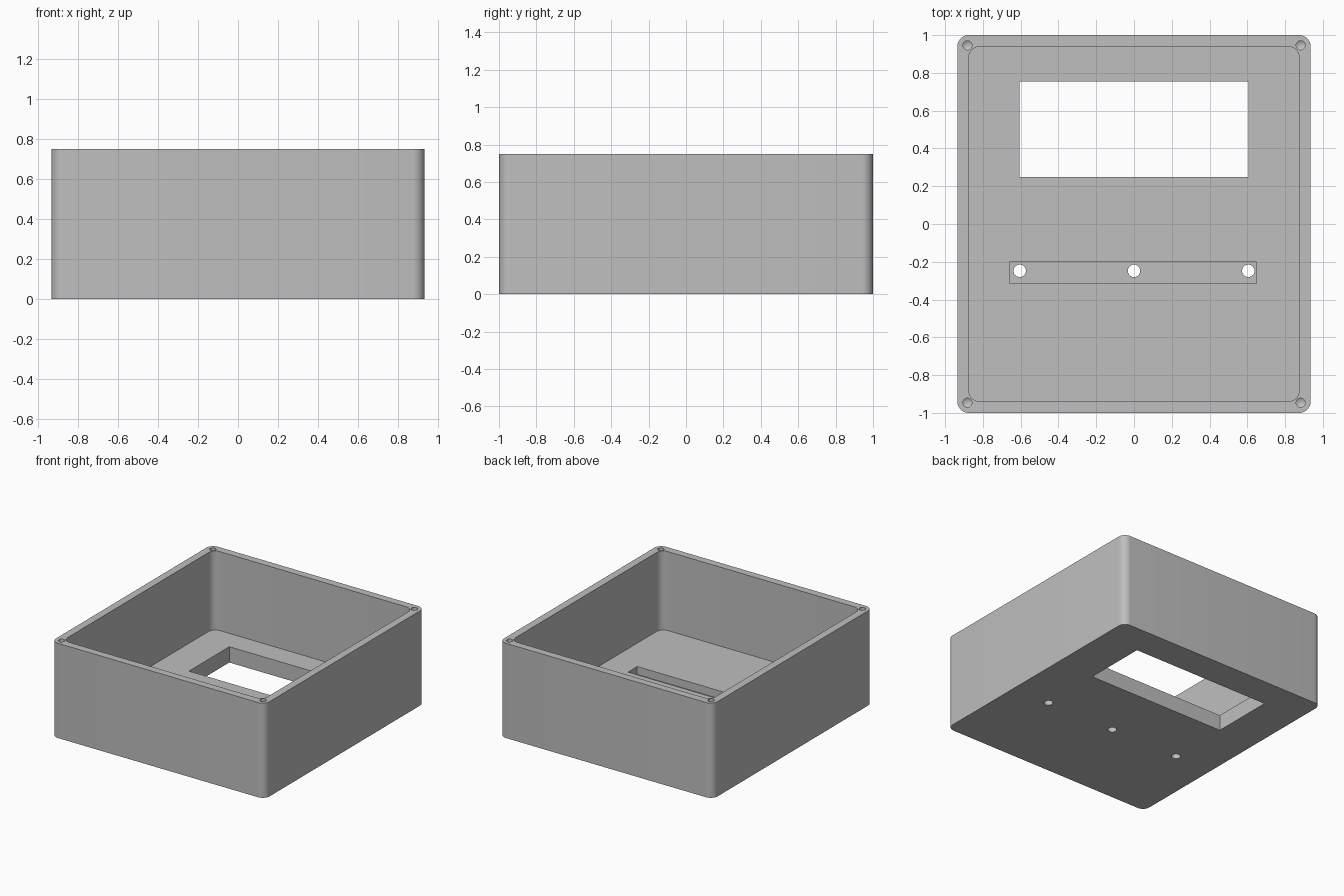
import bpy, bmesh, math

cube = bpy.data.objects.get("Cube")
if cube:
    bpy.data.objects.remove(cube, do_unlink=True)

# Single plain grey plastic
grey = bpy.data.materials.new("grey_plastic")
grey.use_nodes = True
colour = (0.52, 0.52, 0.52, 1)
grey.diffuse_color = colour
grey.node_tree.nodes["Principled BSDF"].inputs["Base Color"].default_value = colour

HX, HY, HEIGHT = 0.935, 1.0, 0.75
WALL, FLOOR, RADIUS = 0.06, 0.125, 0.06


def prism(name, outline, z0, z1, tip=None):
    """Extrude an outline from z0 to z1, optionally closing the bottom in a point."""
    bm = bmesh.new()
    low = [bm.verts.new((x, y, z0)) for x, y in outline]
    high = [bm.verts.new((x, y, z1)) for x, y in outline]
    bm.faces.new(high)
    n = len(outline)
    for i in range(n):
        j = (i + 1) % n
        bm.faces.new((low[i], low[j], high[j], high[i]))
    if tip is None:
        bm.faces.new(low[::-1])
    else:
        point = bm.verts.new(tip)
        for i in range(n):
            bm.faces.new((low[(i + 1) % n], low[i], point))
    bmesh.ops.recalc_face_normals(bm, faces=bm.faces)
    mesh = bpy.data.meshes.new(name)
    bm.to_mesh(mesh)
    bm.free()
    mesh.materials.append(grey)
    obj = bpy.data.objects.new(name, mesh)
    bpy.context.collection.objects.link(obj)
    return obj


def rounded(hx, hy, r, steps=10):
    pts = []
    for k, (sx, sy) in enumerate([(1, 1), (-1, 1), (-1, -1), (1, -1)]):
        for i in range(steps + 1):
            a = (k + i / steps) * math.pi / 2
            pts.append((sx * (hx - r) + r * math.cos(a), sy * (hy - r) + r * math.sin(a)))
    return pts


def rectangle(x0, x1, y0, y1):
    return [(x0, y0), (x1, y0), (x1, y1), (x0, y1)]


def circle(cx, cy, r, n=32):
    return [(cx + r * math.cos(math.tau * i / n), cy + r * math.sin(math.tau * i / n))
            for i in range(n)]


# Open-topped case
case = prism("case", rounded(HX, HY, RADIUS), 0, HEIGHT)
cutters = [prism("cavity_cutter", rounded(HX - WALL, HY - WALL, RADIUS), FLOOR, 1)]

# Display window and button slot in the floor
cutters.append(prism("window_cutter", rectangle(-0.605, 0.605, 0.25, 0.755), -0.1, 0.3))
cutters.append(prism("slot_cutter", rectangle(-0.66, 0.648, -0.315, -0.2), FLOOR / 2, 0.3))

# Button holes through the slot
for x in (-0.605, 0, 0.605):
    cutters.append(prism("button_hole_cutter", circle(x, -0.248, 0.033), -0.1, 0.3))

# Blind screw holes in the rim corners
for sx in (-1, 1):
    for sy in (-1, 1):
        cx, cy = sx * 0.882, sy * 0.946
        cutters.append(prism("screw_hole_cutter", circle(cx, cy, 0.024), 0.5, 0.8,
                             tip=(cx, cy, 0.485)))

# Cut everything, then drop the cutters
bpy.ops.object.select_all(action="DESELECT")
bpy.context.view_layer.objects.active = case
case.select_set(True)
for cutter in cutters:
    cutter.hide_render = True
    mod = case.modifiers.new("cut", "BOOLEAN")
    mod.operation = "DIFFERENCE"
    mod.solver = "EXACT"
    mod.object = cutter
    bpy.ops.object.modifier_apply(modifier=mod.name)
    bpy.data.objects.remove(cutter, do_unlink=True)

bpy.ops.object.shade_smooth_by_angle(angle=math.radians(30))
